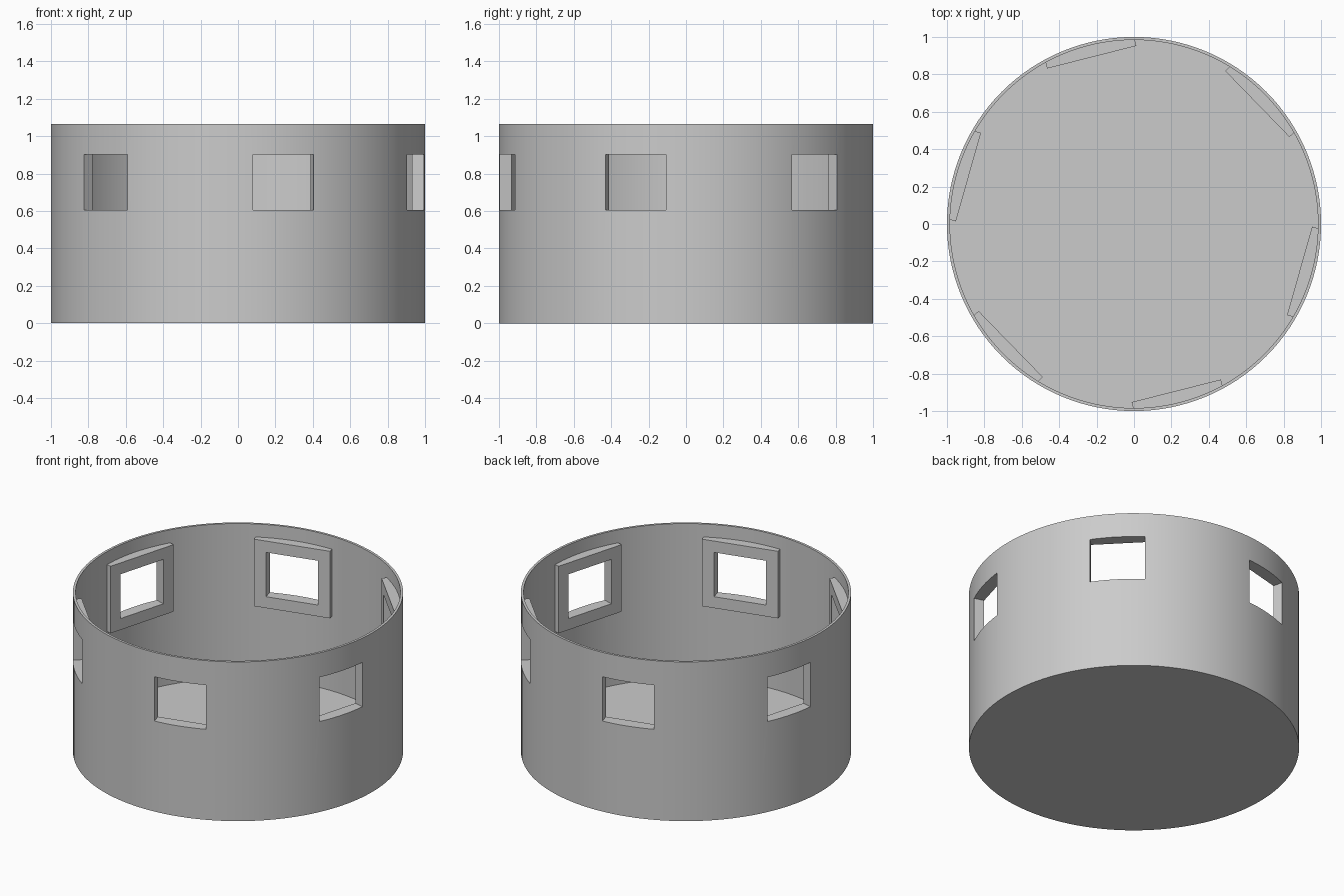
import bpy
import math
from mathutils import Matrix

SEGMENTS = 128
HEIGHT, WALL, FLOOR = 1.064, 0.016, 0.03
WINDOW_Z = 0.753
TURN = math.radians(-15.8)  # direction of the first window
COUNT = 6

cube = bpy.data.objects.get("Cube")
if cube:
    bpy.data.objects.remove(cube, do_unlink=True)

grey = bpy.data.materials.new("light_grey")
grey.use_nodes = True
grey.diffuse_color = (0.6, 0.6, 0.6, 1)
grey.node_tree.nodes["Principled BSDF"].inputs["Base Color"].default_value = (0.6, 0.6, 0.6, 1)


def cylinder(name, radius, bottom, top):
    bpy.ops.mesh.primitive_cylinder_add(
        vertices=SEGMENTS, radius=radius, depth=top - bottom,
        location=(0, 0, (top + bottom) / 2))
    obj = bpy.context.object
    obj.name = name
    obj.data.materials.append(grey)
    return obj


def radial_box(name, angle, inner, outer, half_width, half_height):
    """Box facing outwards at the given angle around the z axis."""
    bpy.ops.mesh.primitive_cube_add(size=2)
    obj = bpy.context.object
    obj.name = name
    size = Matrix.Diagonal(((outer - inner) / 2, half_width, half_height, 1))
    shift = Matrix.Translation(((inner + outer) / 2, 0, WINDOW_Z))
    obj.data.transform(Matrix.Rotation(angle, 4, "Z") @ shift @ size)
    obj.data.materials.append(grey)
    return obj


def cut(obj, tool, operation="DIFFERENCE"):
    mod = obj.modifiers.new("cut", "BOOLEAN")
    mod.operation, mod.solver, mod.object = operation, "EXACT", tool
    bpy.context.view_layer.objects.active = obj
    bpy.ops.object.modifier_apply(modifier=mod.name)


def smooth(obj):
    bpy.ops.object.select_all(action="DESELECT")
    obj.select_set(True)
    bpy.context.view_layer.objects.active = obj
    bpy.ops.object.shade_smooth_by_angle(angle=math.radians(20))


# Round open container
container = cylinder("container", 1, 0, HEIGHT)
hollow = cylinder("hollow_cutter", 1 - WALL, FLOOR, HEIGHT + 0.2)
cut(container, hollow)

# Flat inner frames with window openings through the wall
for i in range(COUNT):
    angle = TURN + i * math.tau / COUNT
    frame = radial_box(f"window_frame_{i + 1}", angle, 0.92, 1.1, 0.246, 0.224)
    opening = radial_box("opening_cutter", angle, 0.8, 1.2, 0.168, 0.148)
    cut(frame, hollow, "INTERSECT")
    cut(frame, opening)
    cut(container, opening)
    bpy.data.objects.remove(opening, do_unlink=True)
    smooth(frame)

bpy.data.objects.remove(hollow, do_unlink=True)
smooth(container)
